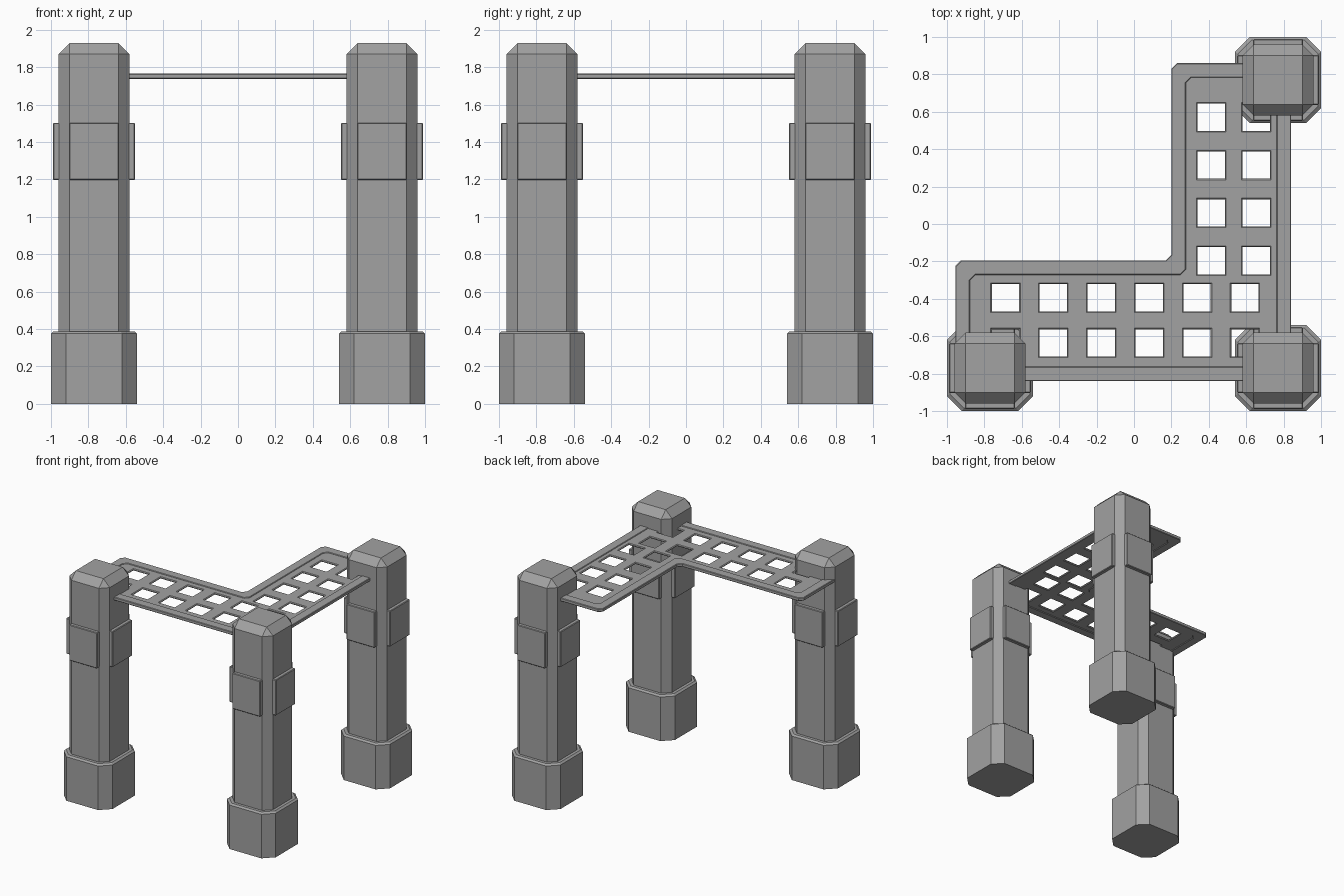
import bpy
import bmesh
from math import pi
from mathutils import Matrix, Vector

cube = bpy.data.objects.get("Cube")
if cube:
    bpy.data.objects.remove(cube, do_unlink=True)

stone = bpy.data.materials.new("stone grey")
stone.use_nodes = True
GREY = (0.36, 0.36, 0.36, 1)
stone.diffuse_color = GREY
stone.node_tree.nodes["Principled BSDF"].inputs["Base Color"].default_value = GREY


def finish(bm, name):
    bmesh.ops.recalc_face_normals(bm, faces=bm.faces)
    mesh = bpy.data.meshes.new(name)
    bm.to_mesh(mesh)
    bm.free()
    mesh.materials.append(stone)
    obj = bpy.data.objects.new(name, mesh)
    bpy.context.collection.objects.link(obj)
    return obj


def add_box(bm, size, centre, bevel, turn=0):
    """Box with chamfered edges, turned about z."""
    part = bmesh.new()
    bmesh.ops.create_cube(part, size=1, matrix=Matrix.Diagonal((*size, 1)))
    bmesh.ops.bevel(part, geom=part.edges[:], offset=bevel, segments=1,
                    affect='EDGES', profile=0.5)
    part.transform(Matrix.Rotation(turn, 4, 'Z') @ Matrix.Translation(centre))
    temp = bpy.data.meshes.new("temp")
    part.to_mesh(temp)
    part.free()
    bm.from_mesh(temp)
    bpy.data.meshes.remove(temp)


def octagon(bm, half, cut, z):
    """Ring of a square with cut corners."""
    a = half - cut
    pts = [(half, -a), (half, a), (a, half), (-a, half),
           (-half, a), (-half, -a), (-a, -half), (a, -half)]
    return [bm.verts.new((x, y, z)) for x, y in pts]


def pillar(name, x, y):
    # Shaft with chamfered cap
    bm = bmesh.new()
    add_box(bm, (0.38, 0.38, 1.63), (0, 0, 1.115), 0.06)
    finish(bm, name + "_shaft").location = (x, y, 0)
    # Panels on the four sides
    bm = bmesh.new()
    for i in range(4):
        add_box(bm, (0.05, 0.265, 0.305), (0.195, 0, 1.35), 0.005, i * pi / 2)
    finish(bm, name + "_panels").location = (x, y, 0)
    # Foot
    bm = bmesh.new()
    rings = [octagon(bm, *r) for r in
             ((0.23, 0.08, 0), (0.23, 0.08, 0.375), (0.215, 0.075, 0.388))]
    for low, high in zip(rings, rings[1:]):
        for i in range(8):
            j = (i + 1) % 8
            bm.faces.new((low[i], low[j], high[j], high[i]))
    bm.faces.new(rings[0][::-1])
    bm.faces.new(rings[-1])
    finish(bm, name + "_foot").location = (x, y, 0)


def l_outline(inset):
    """L-shaped loop with cut corners at the two ends and the inner angle."""
    s, c = inset, 0.03
    left, front, right, back = -0.955 + s, -0.84 + s, 0.84 - s, 0.86 - s
    ix, iy = 0.2 + s, -0.195 - s
    return [(left, front), (right, front), (right, back), (ix + c, back),
            (ix, back - c), (ix, iy + c), (ix - c, iy), (left + c, iy),
            (left, iy - c)]


def flat_shape(name, loops, half, chamfer):
    """Filled flat shape with holes, thickened and chamfered."""
    curve = bpy.data.curves.new(name, 'CURVE')
    curve.dimensions = '2D'
    curve.fill_mode = 'BOTH'
    curve.extrude = half - chamfer
    curve.bevel_depth = chamfer
    curve.bevel_resolution = 0
    curve.offset = -chamfer
    for loop in loops:
        spline = curve.splines.new('POLY')
        spline.points.add(len(loop) - 1)
        spline.use_cyclic_u = True
        for p, (x, y) in zip(spline.points, loop):
            p.co = (x, y, 0, 1)
    source = bpy.data.objects.new(name + "_curve", curve)
    bpy.context.collection.objects.link(source)
    bpy.context.view_layer.update()
    graph = bpy.context.evaluated_depsgraph_get()
    mesh = bpy.data.meshes.new_from_object(source.evaluated_get(graph))
    bm = bmesh.new()
    bm.from_mesh(mesh)
    bpy.data.objects.remove(source, do_unlink=True)
    bmesh.ops.remove_doubles(bm, verts=bm.verts, dist=0.0002)
    for f in bm.faces:
        f.smooth = False
        f.material_index = 0
    finish(bm, name).location.z = 1.752


def square(x, y, half=0.073):
    return [(x - half, y - half), (x - half, y + half),
            (x + half, y + half), (x + half, y - half)]


# Pillars at three corners
pillar("front_right_pillar", -0.77, -0.77)
pillar("front_left_pillar", 0.77, -0.77)
pillar("back_left_pillar", 0.77, 0.77)

# Walkway: raised rim around a thinner deck with square holes
holes = [square(-0.687 + 0.256 * i, y) for i in range(6) for y in (-0.395, -0.636)]
holes += [square(x, -0.197 + 0.256 * i) for i in range(4) for x in (0.413, 0.653)]
flat_shape("walkway_rim", [l_outline(0), l_outline(0.077)[::-1]], 0.014, 0.004)
flat_shape("walkway_deck", [l_outline(0.07)] + holes, 0.008, 0.006)
